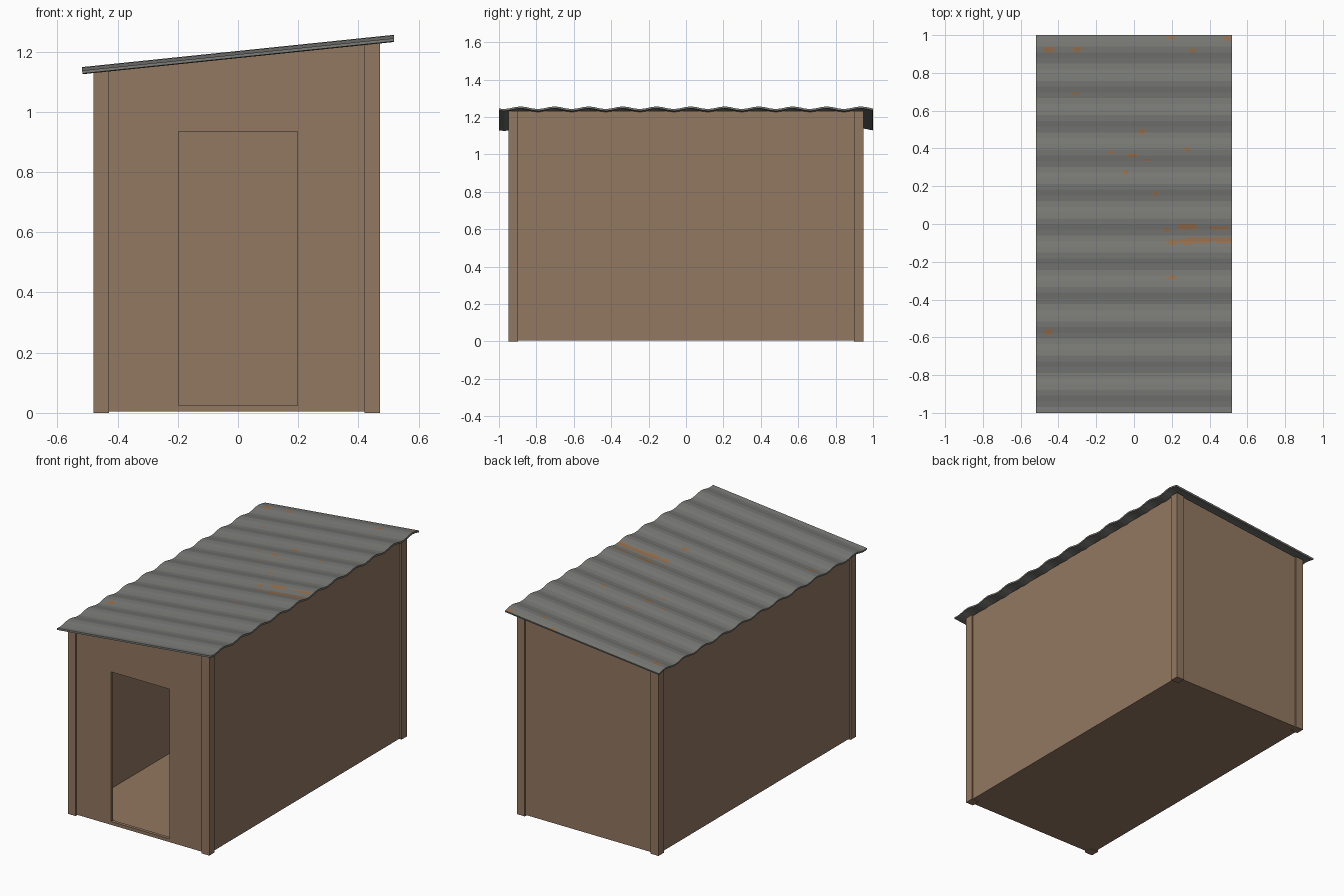
import bpy, bmesh, math

if "Cube" in bpy.data.objects:
    bpy.data.objects.remove(bpy.data.objects["Cube"])


def material(name, rgb):
    m = bpy.data.materials.new(name)
    m.diffuse_color = (*rgb, 1)
    m.use_nodes = True
    m.node_tree.nodes["Principled BSDF"].inputs["Base Color"].default_value = m.diffuse_color
    return m


WOOD = material("brown_wood", (0.288, 0.185, 0.119))
METAL = material("grey_metal", (0.188, 0.191, 0.178))
RUST = material("orange_rust", (0.30, 0.155, 0.07))

SLOPE = 0.1034          # roof rises towards +x
T = 0.02                # wall thickness


def eave(x):
    return 1.183 + SLOPE * x


def finish(name, bm, mats):
    bmesh.ops.recalc_face_normals(bm, faces=bm.faces)
    me = bpy.data.meshes.new(name)
    bm.to_mesh(me)
    bm.free()
    for m in mats:
        me.materials.append(m)
    ob = bpy.data.objects.new(name, me)
    bpy.context.collection.objects.link(ob)
    return ob


def extrude_y(bm, faces, depth):
    r = bmesh.ops.extrude_face_region(bm, geom=faces, use_keep_orig=True)
    vs = [g for g in r["geom"] if isinstance(g, bmesh.types.BMVert)]
    bmesh.ops.translate(bm, verts=vs, vec=(0, depth, 0))


def panel(name, x0, x1, y0, y1, z0, top=None):
    """Box whose top follows the roof slope, or is flat at the given height."""
    bm = bmesh.new()
    pts = [(x0, z0), (x1, z0), (x1, top or eave(x1)), (x0, top or eave(x0))]
    f = bm.faces.new([bm.verts.new((x, y0, z)) for x, z in pts])
    extrude_y(bm, [f], y1 - y0)
    return finish(name, bm, [WOOD])


XL, XR, Y = -0.47, 0.462, 0.94

# Floor and plain walls
panel("floor", XL + T, XR - T, -Y + T, Y - T, 0.005, 0.018)
panel("left_wall", XL, XL + T, -Y + T, Y - T, 0.005)
panel("right_wall", XR - T, XR, -Y + T, Y - T, 0.005)
panel("back_wall", XL, XR, Y - T, Y, 0.005)

# Front wall with a framed-in door opening
bm = bmesh.new()
outer = [(XL, 0.005), (XR, 0.005), (XR, eave(XR)), (XL, eave(XL))]
inner = [(-0.197, 0.025), (0.197, 0.025), (0.197, 0.935), (-0.197, 0.935)]
o = [bm.verts.new((x, -Y, z)) for x, z in outer]
i = [bm.verts.new((x, -Y, z)) for x, z in inner]
ring = [bm.faces.new((o[k], o[(k + 1) % 4], i[(k + 1) % 4], i[k])) for k in range(4)]
extrude_y(bm, ring, T)
finish("front_wall", bm, [WOOD])

# Corner posts, standing slightly proud of the walls
for side, x0, x1 in (("left", -0.48, -0.428), ("right", 0.42, 0.472)):
    panel("front_" + side + "_post", x0, x1, -0.95, -0.898, 0)
    panel("back_" + side + "_post", x0, x1, 0.898, 0.95, 0)

# Rust patches on the roof: centre x, centre y, half length, half width
PATCHES = [
    (-0.45, 0.925, 0.03, 0.012), (-0.30, 0.925, 0.025, 0.012), (0.20, 0.985, 0.03, 0.010),
    (0.49, 0.985, 0.025, 0.012), (0.31, 0.92, 0.012, 0.012), (-0.31, 0.69, 0.015, 0.008),
    (0.04, 0.49, 0.025, 0.012), (-0.01, 0.365, 0.025, 0.011), (-0.12, 0.378, 0.015, 0.008),
    (0.07, 0.34, 0.018, 0.008), (0.28, 0.395, 0.015, 0.008), (-0.04, 0.275, 0.012, 0.011),
    (0.11, 0.165, 0.015, 0.010), (0.17, -0.03, 0.02, 0.012), (0.28, -0.015, 0.06, 0.014),
    (0.45, -0.02, 0.055, 0.014), (0.21, -0.095, 0.03, 0.012), (0.35, -0.085, 0.10, 0.014),
    (0.48, -0.085, 0.06, 0.015), (0.28, -0.095, 0.04, 0.014), (0.20, -0.285, 0.03, 0.009),
    (-0.45, -0.57, 0.025, 0.014),
]

# Corrugated roof: faceted waves, each facet cut finer so rust can follow it
WAVES, SEG, SUB, NX = 11, 6, 3, 60
NF = WAVES * SEG


def wave(k):
    y = -1 + 2 * k / NF
    return 0.007 * math.cos(math.tau * WAVES / 2 * (y - 0.025))


bm = bmesh.new()
rows = []
for j in range(NF * SUB + 1):
    k, f = divmod(j / SUB, 1)
    h = wave(k) * (1 - f) + wave(k + 1) * f
    y = -1 + 2 * j / (NF * SUB)
    row = []
    for n in range(NX + 1):
        x = -0.5175 + 1.035 * n / NX
        row.append(bm.verts.new((x, y, 1.1955 + SLOPE * x + h)))
    rows.append(row)
for a, b in zip(rows, rows[1:]):
    for n in range(NX):
        face = bm.faces.new((a[n], a[n + 1], b[n + 1], b[n]))
        c = face.calc_center_median()
        if any(((c.x - px) / rx) ** 2 + ((c.y - py) / ry) ** 2 < 1 for px, py, rx, ry in PATCHES):
            face.material_index = 1
roof = finish("corrugated_roof", bm, [METAL, RUST, METAL, METAL])
if roof.data.polygons[0].normal.z < 0:
    roof.data.flip_normals()
sol = roof.modifiers.new("sheet_thickness", "SOLIDIFY")
sol.thickness = 0.010
sol.offset = -1
sol.material_offset = 2       # underside and rim stay plain metal
sol.material_offset_rim = 2
